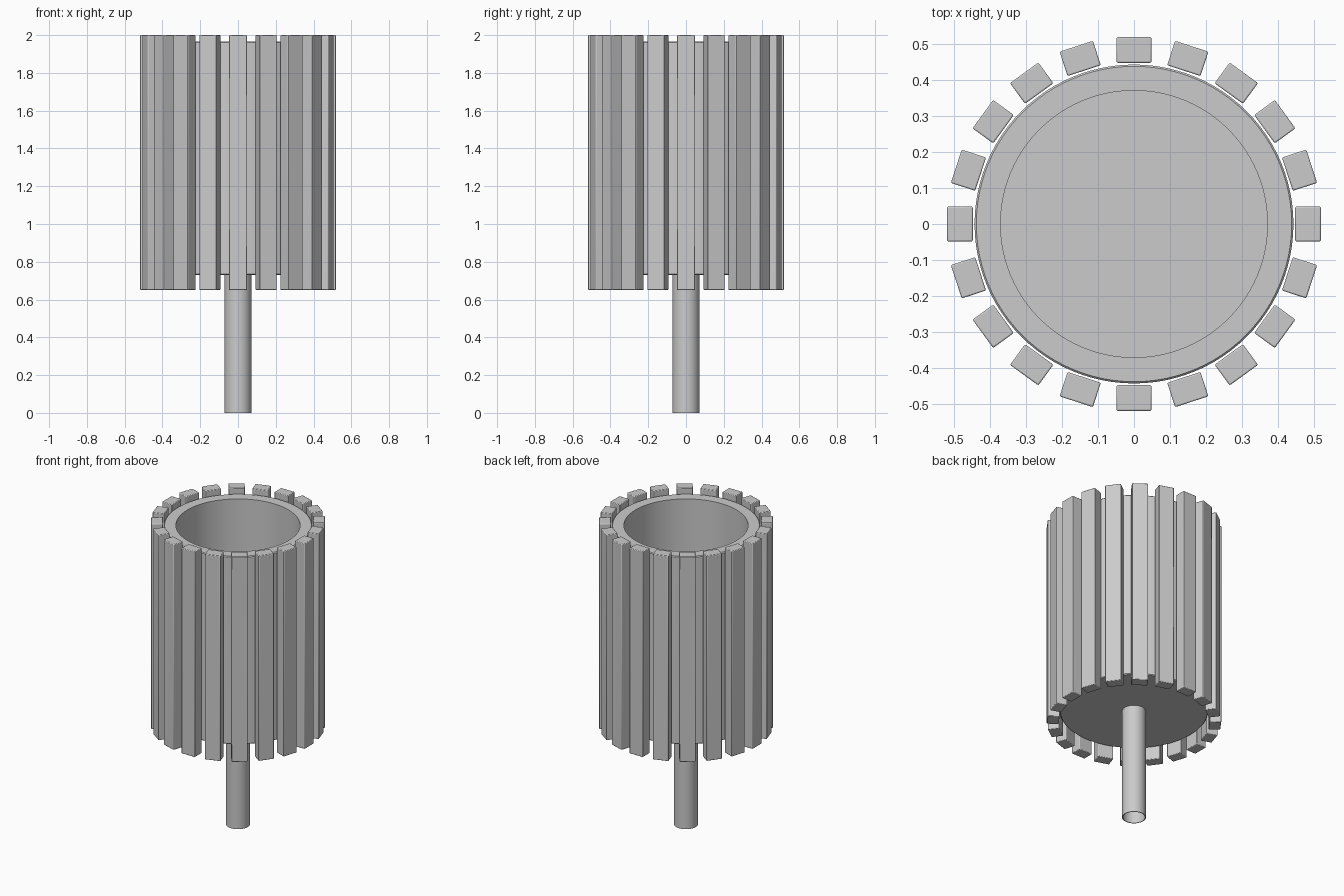
import bpy, bmesh, math

cube = bpy.data.objects.get("Cube")
if cube:
    bpy.data.objects.remove(cube, do_unlink=True)

SLATS = 20
SLAT_SIZE = (0.071, 0.097, 1.35)
SLAT_RADIUS = 0.4825
SLAT_Z = 1.325

grey = bpy.data.materials.new("light_grey")
grey.use_nodes = True
grey.diffuse_color = (0.6, 0.6, 0.6, 1)
grey.node_tree.nodes["Principled BSDF"].inputs["Base Color"].default_value = grey.diffuse_color


def finish(obj):
    obj.data.materials.append(grey)
    bpy.ops.object.select_all(action="DESELECT")
    obj.select_set(True)
    bpy.context.view_layer.objects.active = obj
    bpy.ops.object.shade_smooth_by_angle(angle=math.radians(30))


def lathe(name, profile, steps=96):
    """Spin a (radius, height) profile around the z axis."""
    bm = bmesh.new()
    verts = [bm.verts.new((r, 0, z)) for r, z in profile]
    edges = [bm.edges.new(pair) for pair in zip(verts, verts[1:])]
    bmesh.ops.spin(bm, geom=verts + edges, axis=(0, 0, 1), cent=(0, 0, 0),
                   angle=math.tau, steps=steps)
    bmesh.ops.remove_doubles(bm, verts=bm.verts, dist=0.0001)
    bmesh.ops.recalc_face_normals(bm, faces=bm.faces)
    mesh = bpy.data.meshes.new(name)
    bm.to_mesh(mesh)
    bm.free()
    obj = bpy.data.objects.new(name, mesh)
    bpy.context.collection.objects.link(obj)
    finish(obj)
    return obj


# Open bucket with a thick wall and a solid floor
lathe("bucket", [(0, 0.73), (0.437, 0.73), (0.442, 0.735), (0.442, 1.96),
                 (0.437, 1.965), (0.37, 1.965), (0.37, 0.80), (0, 0.80)])

# Hollow support post, open at the bottom
lathe("post", [(0.066, 0.73), (0.066, 0), (0.071, 0), (0.071, 0.73)], 48)

# Ring of upright slats with softened edges
for i in range(SLATS):
    a = math.tau * i / SLATS
    bpy.ops.mesh.primitive_cube_add(
        size=1, location=(SLAT_RADIUS * math.cos(a), SLAT_RADIUS * math.sin(a), SLAT_Z),
        rotation=(0, 0, a))
    slat = bpy.context.object
    slat.name = f"slat_{i + 1}"
    slat.scale = SLAT_SIZE
    bpy.ops.object.transform_apply(location=False, rotation=False, scale=True)
    bevel = slat.modifiers.new("soft_edges", "BEVEL")
    bevel.width = 0.004
    bevel.segments = 2
    finish(slat)
